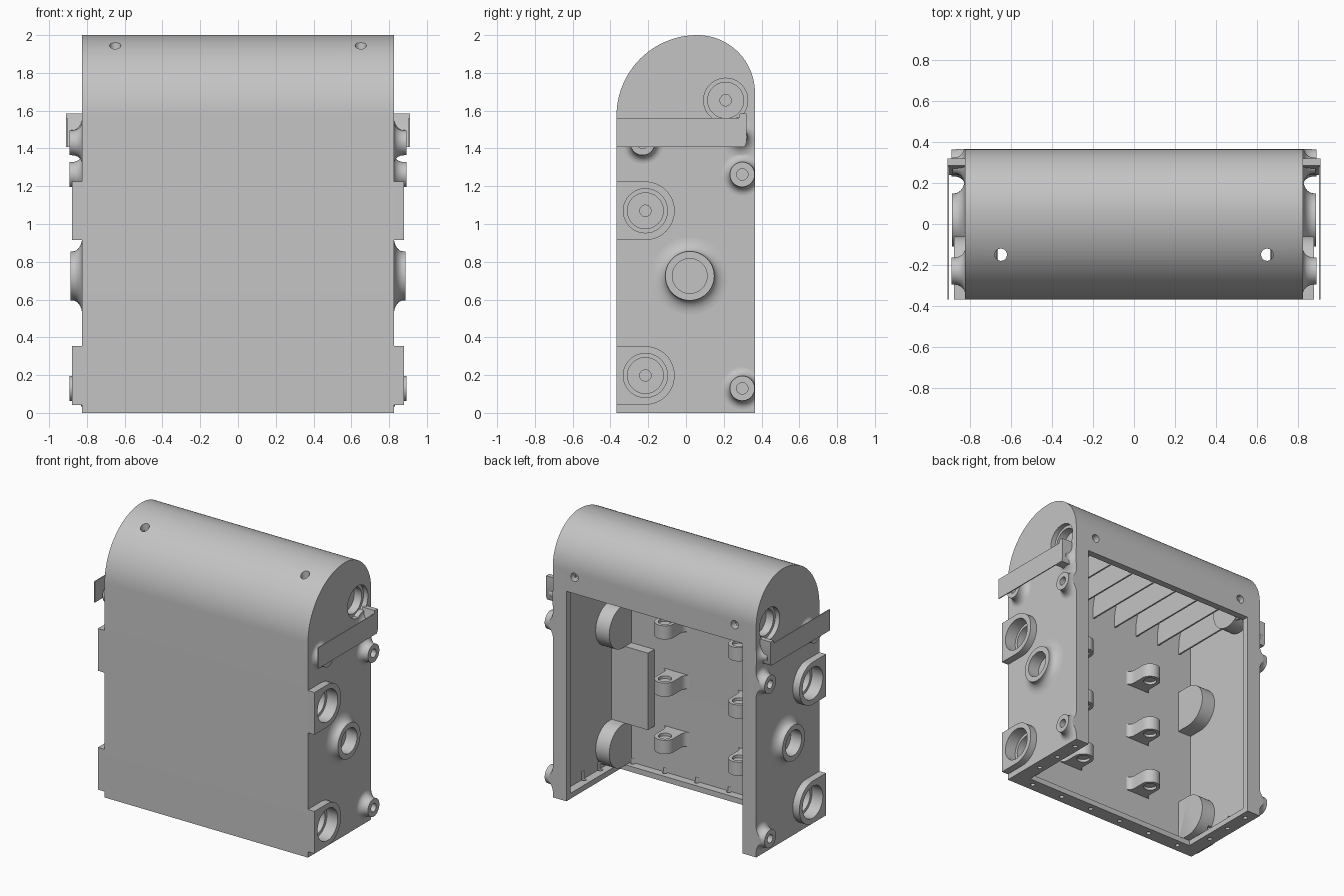
import bpy, bmesh
from math import sin, cos, pi
from mathutils import Vector, Matrix

if "Cube" in bpy.data.objects:
    bpy.data.objects.remove(bpy.data.objects["Cube"])

grey = bpy.data.materials.new("housing_grey")
grey.use_nodes = True
COLOUR = (0.55, 0.55, 0.55, 1)
grey.diffuse_color = COLOUR
grey.node_tree.nodes["Principled BSDF"].inputs["Base Color"].default_value = COLOUR

HALF, FRONT, BACK, WALL = 0.825, -0.368, 0.365, 0.05


def finish(name, bm):
    bmesh.ops.recalc_face_normals(bm, faces=bm.faces)
    mesh = bpy.data.meshes.new(name)
    bm.to_mesh(mesh)
    bm.free()
    ob = bpy.data.objects.new(name, mesh)
    bpy.context.collection.objects.link(ob)
    mesh.materials.append(grey)
    return ob


def prism(bm, points, a, b, axis="x"):
    """Extrude an outline: (y, z) along x, or (x, y) along z."""
    place = (lambda u, v: (a, u, v)) if axis == "x" else (lambda u, v: (u, v, a))
    face = bm.faces.new([bm.verts.new(place(u, v)) for u, v in points])
    new = bmesh.ops.extrude_face_region(bm, geom=[face])["geom"]
    move = Vector((b - a, 0, 0)) if axis == "x" else Vector((0, 0, b - a))
    bmesh.ops.translate(bm, verts=[g for g in new if isinstance(g, bmesh.types.BMVert)], vec=move)


def lathe(bm, profile, y, z, side=1, steps=40):
    """Turn an (r, x) profile about an axis parallel to x."""
    verts = [bm.verts.new((side * x, y + r, z)) for r, x in profile]
    edges = [bm.edges.new(pair) for pair in zip(verts, verts[1:])]
    out = bmesh.ops.spin(bm, geom=verts + edges, cent=(0, y, z), axis=(1, 0, 0),
                         angle=2 * pi, steps=steps)
    bmesh.ops.remove_doubles(bm, verts=bm.verts, dist=0.0005)


def box(bm, x0, x1, y0, y1, z0, z1):
    prism(bm, [(y0, z0), (y1, z0), (y1, z1), (y0, z1)], x0, x1)


def drill(bm, x, y, z, radius, depth, turn=None):
    matrix = Matrix.Translation((x, y, z)) @ (turn or Matrix())
    bmesh.ops.create_cone(bm, cap_ends=True, segments=20, radius1=radius,
                          radius2=radius, depth=depth, matrix=matrix)


def cut(ob, cutter):
    mod = ob.modifiers.new("cut", "BOOLEAN")
    mod.operation, mod.solver, mod.object = "DIFFERENCE", "EXACT", cutter
    bpy.context.view_layer.objects.active = ob
    bpy.ops.object.modifier_apply(modifier=mod.name)


def outline(inset, base):
    """Side outline of the domed housing, moved inwards."""
    big, small, n = 0.428 - inset, 0.305 - inset, 24
    pts = [(FRONT + inset, base)]
    for i in range(n + 1):
        t = pi / 2 * i / n
        pts.append((0.06 - big * cos(t), 1.572 + big * sin(t)))
    for i in range(1, n + 1):
        t = pi / 2 * i / n
        pts.append((0.06 + small * sin(t), 1.695 + small * cos(t)))
    return pts + [(BACK - inset, base)]


def flared(bm, y, z, radius, flare, top, side):
    """Round boss with a concave foot, trimmed flush with the back."""
    height = top - HALF
    prof = [(0, 0.79), (radius + flare, 0.79)]
    for i in range(9):
        t = pi / 2 * i / 8
        prof.append((radius + flare * (1 - sin(t)), HALF + height * 0.8 * (1 - cos(t))))
    lathe(bm, prof + [(radius, top), (0, top)], y, z, side)
    bmesh.ops.bisect_plane(bm, geom=bm.verts[:] + bm.edges[:] + bm.faces[:], dist=0.0001,
                           plane_co=(0, BACK, 0), plane_no=(0, 1, 0), clear_outer=True)
    bmesh.ops.holes_fill(bm, edges=[e for e in bm.edges if e.is_boundary], sides=0)


# Where the bosses sit on each side, as (y, z)
U_BOSSES = [(-0.215, 1.07), (-0.215, 0.198)]
TOP_POCKET = (0.21, 1.655)
SCREWS = [(0.298, 0.13), (0.298, 1.262), (-0.23, 1.43)]
HUB = (0.02, 0.725)

# Cutters: cavity, back and bottom opening, all drilled holes
bm = bmesh.new()
prism(bm, outline(WALL, 0.04), WALL - HALF, HALF - WALL)
cavity = finish("cavity_cutter", bm)
bm = bmesh.new()
box(bm, -0.715, 0.715, -0.26, 0.5, -0.1, 1.54)
opening = finish("opening_cutter", bm)

bm = bmesh.new()
for side in (1, -1):
    for y, z in U_BOSSES + [TOP_POCKET]:
        lathe(bm, [(0, 0.69), (0.03, 0.69), (0.03, 0.73), (0.095, 0.73), (0.095, 0.79),
                   (0.117, 0.79), (0.117, 1), (0, 1)], y, z, side)
    for (y, z), r in [(p, 0.03) for p in SCREWS] + [(HUB, 0.092)]:
        lathe(bm, [(0, 0.8), (r, 0.8), (r, 1), (0, 1)], y, z, side)
    drill(bm, side * 0.65, -0.15, 1.95, 0.03, 0.3)
    drill(bm, side * 0.65, 0.35, 1.66, 0.03, 0.2, Matrix.Rotation(pi / 2, 4, "X"))
    for i in range(3):
        drill(bm, side * 0.765, -0.1 + 0.19 * i, 0, 0.016, 0.2)
for i in range(6):
    drill(bm, -0.65 + 0.26 * i, -0.31, 0, 0.016, 0.07 * 2)
holes = finish("hole_cutter", bm)
for cutter in (cavity, opening, holes):
    cutter.hide_render = True

# Domed shell with a bolt flange round the bottom and back
bm = bmesh.new()
prism(bm, outline(0, 0), -HALF, HALF)
shell = finish("housing_shell", bm)
for cutter in (cavity, opening, holes):
    cut(shell, cutter)

# Cooling fins under the dome
bm = bmesh.new()
for i in range(8):
    x = -0.675 + 1.35 * i / 7
    prism(bm, outline(0.04, 1.53), x - 0.006, x + 0.006)
finish("dome_fins", bm)

for side, word in ((1, "left"), (-1, "right")):
    # U-shaped bearing bosses through the wall
    for i, (y, z) in enumerate(U_BOSSES):
        bm = bmesh.new()
        arc = [(y + 0.155 * cos(t), z + 0.155 * sin(t))
               for t in [pi * (k / 24 - 0.5) for k in range(25)]]
        prism(bm, arc + [(FRONT, z + 0.155), (FRONT, z - 0.155)], side * 0.665, side * 0.878)
        cut(finish(f"{word}_bearing_boss_{i + 1}", bm), holes)
    # Inner cup behind the top pocket
    bm = bmesh.new()
    lathe(bm, [(0, 0.66), (0.145, 0.66), (0.145, 0.82), (0, 0.82)], *TOP_POCKET, side)
    cut(finish(f"{word}_top_cup", bm), holes)
    # Flared screw bosses and central hub
    for i, (y, z) in enumerate(SCREWS):
        bm = bmesh.new()
        flared(bm, y, z, 0.066, 0.045, 0.892, side)
        cut(finish(f"{word}_screw_boss_{i + 1}", bm), holes)
    bm = bmesh.new()
    flared(bm, *HUB, 0.13, 0.075, 0.888, side)
    cut(finish(f"{word}_hub", bm), holes)
    # Strap and the post that carries it
    bm = bmesh.new()
    box(bm, side * 0.903, side * 0.91, FRONT, 0.3, 1.408, 1.562)
    finish(f"{word}_strap", bm)
    bm = bmesh.new()
    prism(bm, [(0.24, 1.408), (0.31, 1.408), (0.32, 1.43), (0.32, 1.585),
               (0.285, 1.585), (0.272, 1.5)], side * 0.81, side * 0.91)
    finish(f"{word}_strap_post", bm)
    bm = bmesh.new()
    flared(bm, 0.285, 1.46, 0.04, 0.065, 0.885, side)
    finish(f"{word}_post_foot", bm)

# Thickened pad in one front corner
bm = bmesh.new()
box(bm, 0.48, 0.79, -0.34, -0.245, 0.352, 0.916)
finish("inner_pad", bm)

# Six rounded mounting arms on the inside of the front wall
pad_y, r = -0.185, 0.07
flank = [(r + 0.045 * (1 - sin(t)), -0.32 + 0.05 * (1 - cos(t)))
         for t in [pi / 2 * k / 6 for k in range(7)]]
tip = [(r * cos(t), pad_y + r * sin(t)) for t in [pi * k / 16 for k in range(17)]]
half = [(0.115, -0.34)] + flank
arm = half + tip + [(-x, y) for x, y in reversed(half)]
for x in (0.3, -0.3):
    for i, z in enumerate((0.33, 0.75, 1.17)):
        bm = bmesh.new()
        prism(bm, [(x + u, v) for u, v in arm], z - 0.05, z + 0.05, "z")
        ob = finish(f"{'left' if x > 0 else 'right'}_arm_{i + 1}", bm)
        bm = bmesh.new()
        for end in (z - 0.06, z + 0.06):
            drill(bm, x, pad_y, end, 0.045, 0.06)
        recess = finish("recess_cutter", bm)
        cut(ob, recess)
        bpy.data.objects.remove(recess)

# Remove cutters and smooth the round surfaces
for cutter in (cavity, opening, holes):
    bpy.data.objects.remove(cutter)
bpy.ops.object.select_all(action="DESELECT")
for ob in bpy.context.collection.objects:
    if ob.type == "MESH":
        ob.select_set(True)
        bpy.context.view_layer.objects.active = ob
bpy.ops.object.shade_smooth_by_angle(angle=pi / 6)
